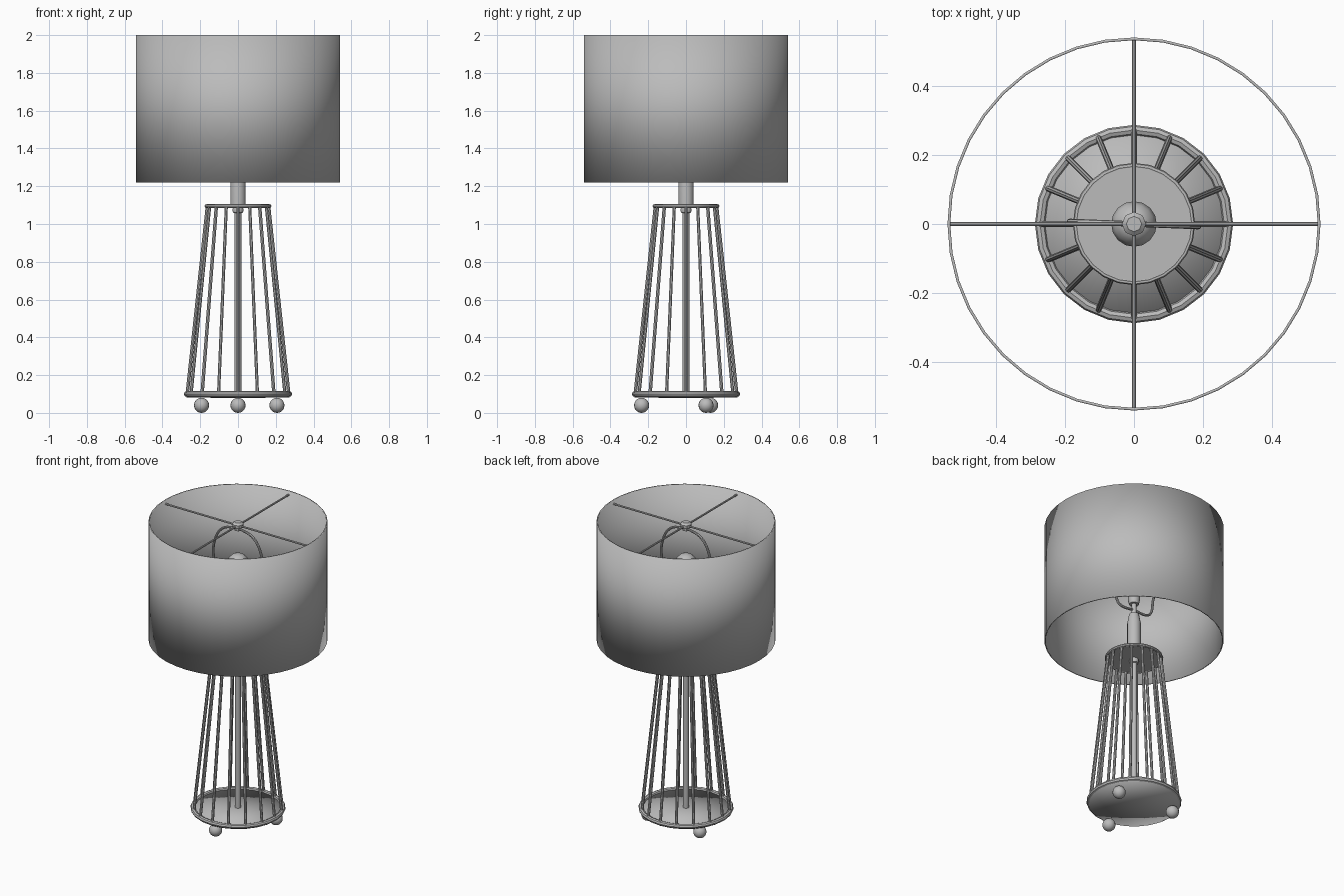
import bpy, bmesh, math
from mathutils import Vector

if "Cube" in bpy.data.objects:
    bpy.data.objects.remove(bpy.data.objects["Cube"], do_unlink=True)

GREY = (0.5, 0.5, 0.5, 1.0)
grey = bpy.data.materials.new("plain_grey")
grey.use_nodes = True
grey.diffuse_color = GREY
grey.node_tree.nodes["Principled BSDF"].inputs["Base Color"].default_value = GREY


def add_mesh(name, mesh, sharp=True):
    """Link a mesh with the material and smooth shading."""
    mesh.materials.clear()
    mesh.materials.append(grey)
    obj = bpy.data.objects.new(name, mesh)
    bpy.context.collection.objects.link(obj)
    bpy.ops.object.select_all(action="DESELECT")
    obj.select_set(True)
    bpy.context.view_layer.objects.active = obj
    if sharp:
        bpy.ops.object.shade_smooth_by_angle(angle=math.radians(40))
    else:
        bpy.ops.object.shade_smooth()
    return obj


def lathe(name, profile, sides, closed=False, sharp=True):
    """Spin a (radius, height) profile round the z axis."""
    bm = bmesh.new()
    verts = [bm.verts.new((r, 0, z)) for r, z in profile]
    pairs = list(zip(verts, verts[1:]))
    if closed:
        pairs.append((verts[-1], verts[0]))
    edges = [bm.edges.new(p) for p in pairs]
    bmesh.ops.spin(bm, geom=verts + edges, axis=(0, 0, 1), cent=(0, 0, 0),
                   angle=math.tau, steps=sides, use_duplicate=False)
    bmesh.ops.remove_doubles(bm, verts=bm.verts, dist=0.0001)
    bmesh.ops.recalc_face_normals(bm, faces=bm.faces)
    mesh = bpy.data.meshes.new(name)
    bm.to_mesh(mesh)
    bm.free()
    return add_mesh(name, mesh, sharp)


def ring(name, radius, z, thick, sides):
    """Round wire hoop."""
    profile = [(radius + thick * math.cos(a), z + thick * math.sin(a))
               for a in (math.tau * i / 8 for i in range(8))]
    return lathe(name, profile, sides, closed=True)


def wire(name, points, thick, kind="POLY", resolution=2):
    """Capped round wire through the points."""
    curve = bpy.data.curves.new(name, "CURVE")
    curve.dimensions = "3D"
    curve.bevel_depth = thick
    curve.bevel_resolution = resolution
    curve.use_fill_caps = True
    curve.resolution_u = 6
    if kind == "BEZIER":
        spline = curve.splines.new("BEZIER")
        spline.bezier_points.add(len(points) - 1)
        for bp, p in zip(spline.bezier_points, points):
            bp.co = p
            bp.handle_left_type = bp.handle_right_type = "AUTO"
    else:
        spline = curve.splines.new("POLY")
        spline.points.add(len(points) - 1)
        for sp, p in zip(spline.points, points):
            sp.co = (*p, 1)
    helper = bpy.data.objects.new(name + "_path", curve)
    bpy.context.collection.objects.link(helper)
    graph = bpy.context.evaluated_depsgraph_get()
    mesh = bpy.data.meshes.new_from_object(helper.evaluated_get(graph))
    bpy.data.objects.remove(helper, do_unlink=True)
    return add_mesh(name, mesh)


def polar(radius, angle, z):
    return (radius * math.cos(angle), radius * math.sin(angle), z)


# Ball feet
for i, (x, y) in enumerate([(0, -0.235), (-0.193, 0.13), (0.206, 0.106)]):
    bm = bmesh.new()
    bmesh.ops.create_uvsphere(bm, u_segments=16, v_segments=10, radius=0.04)
    bmesh.ops.translate(bm, verts=bm.verts, vec=(x, y, 0.04))
    mesh = bpy.data.meshes.new("foot")
    bm.to_mesh(mesh)
    bm.free()
    add_mesh(f"foot_{i + 1}", mesh)

# Base and top plates with their hoops
lathe("base_plate", [(0, 0.078), (0.272, 0.082), (0.272, 0.102), (0, 0.102)], 24, sharp=False)
ring("base_hoop", 0.272, 0.1, 0.015, 24)
lathe("top_plate", [(0, 1.088), (0.172, 1.088), (0.172, 1.104), (0, 1.104)], 24)
ring("top_hoop", 0.167, 1.095, 0.01, 24)

# Cage of slanted rods
for i in range(16):
    a = math.tau * i / 16
    wire(f"cage_rod_{i + 1}", [polar(0.269, a, 0.1), polar(0.162, a, 1.095)], 0.009)

# Central pole and neck
lathe("pole", [(0, 0.1), (0.018, 0.1), (0.018, 1.09), (0, 1.09)], 12)
lathe("pole_nut", [(0, 1.05), (0.026, 1.06), (0.03, 1.075), (0.026, 1.09), (0, 1.09)], 12)
lathe("neck", [(0, 1.1), (0.041, 1.1), (0.041, 1.34), (0.03, 1.4), (0.015, 1.4),
               (0.015, 1.48), (0, 1.48)], 16)

# Socket and bulb
lathe("socket", [(0, 1.47), (0.03, 1.47), (0.036, 1.5), (0.036, 1.6), (0, 1.6)], 16)
lathe("bulb", [(0, 1.59), (0.03, 1.59), (0.036, 1.63), (0.058, 1.68), (0.066, 1.72),
               (0.057, 1.757), (0.033, 1.779), (0, 1.786)], 16)

# Harp: saddle below, bowed loop above
half = [(0.0, 1.43), (0.1, 1.43), (0.125, 1.45), (0.145, 1.55), (0.185, 1.72),
        (0.175, 1.83), (0.12, 1.92), (0.04, 1.95)]
path = [(x, -0.04 * x, z) for x, z in half]
path += [(-x, -y, z) for x, y, z in reversed(path)]
wire("harp", path, 0.008, "BEZIER")

# Cross arms and finial
for i in range(2):
    a = math.pi / 2 * i
    wire(f"shade_arm_{i + 1}", [polar(0.535, a, 1.975), polar(-0.535, a, 1.975)], 0.006)
lathe("finial", [(0, 1.945), (0.022, 1.945), (0.022, 1.962), (0.035, 1.968),
                 (0.035, 1.987), (0.022, 1.999), (0, 1.999)], 8)

# Drum shade, open at both ends
lathe("shade", [(0.54, 1.22), (0.54, 2.0), (0.532, 2.0), (0.532, 1.22)], 40,
      closed=True, sharp=False)
